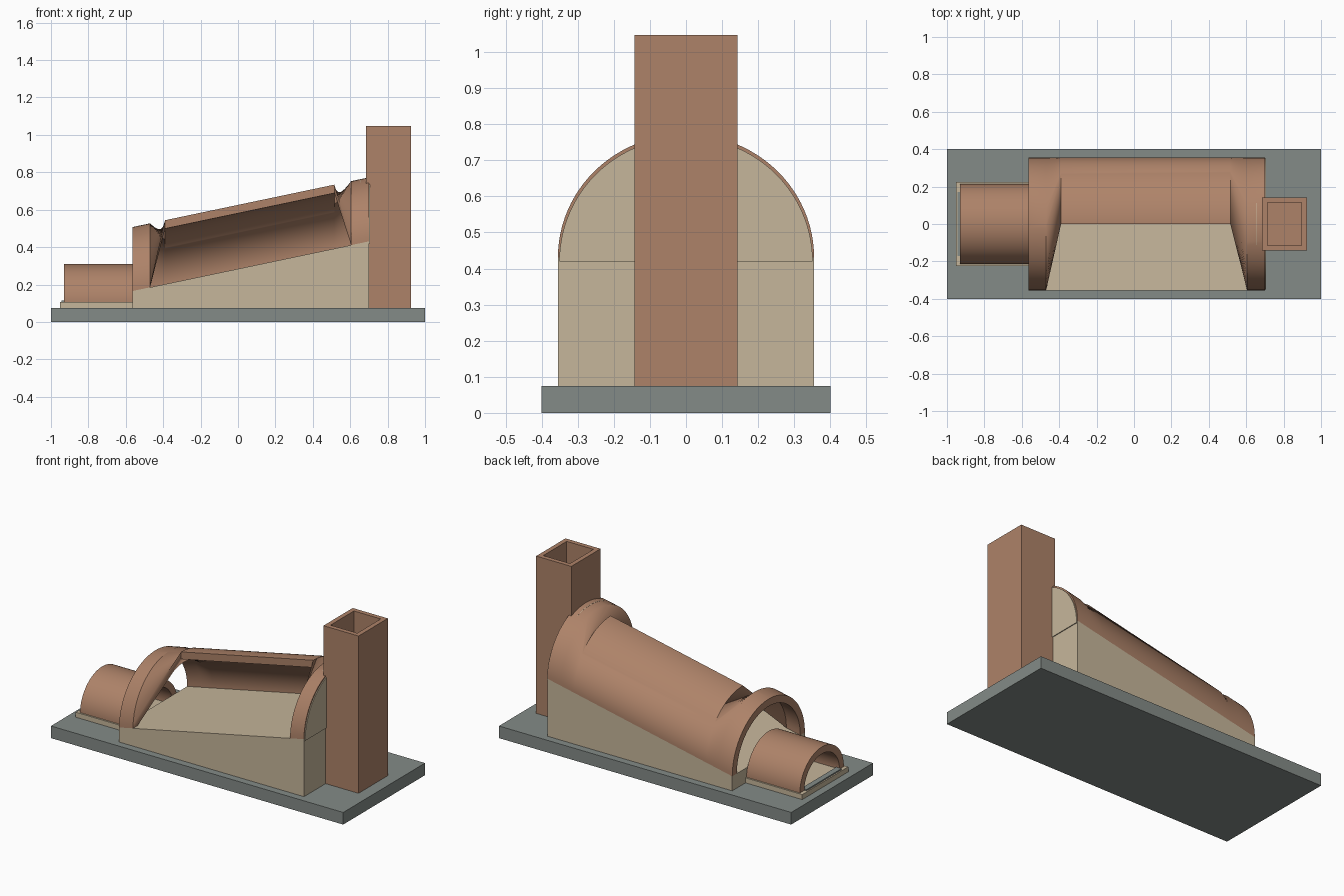
import bpy
import bmesh
from math import pi, sin, cos, radians

cube = bpy.data.objects.get("Cube")
if cube:
    bpy.data.objects.remove(cube, do_unlink=True)


def material(name, rgb):
    m = bpy.data.materials.new(name)
    m.use_nodes = True
    m.diffuse_color = (*rgb, 1)
    m.node_tree.nodes["Principled BSDF"].inputs["Base Color"].default_value = (*rgb, 1)
    return m


BRICK = material("brick brown", (0.42, 0.225, 0.14))
CLAY = material("pale clay", (0.565, 0.468, 0.328))
STONE = material("stone grey", (0.23, 0.258, 0.242))


def finish(name, bm, mat, smooth=False):
    bmesh.ops.recalc_face_normals(bm, faces=bm.faces)
    mesh = bpy.data.meshes.new(name)
    bm.to_mesh(mesh)
    bm.free()
    mesh.materials.append(mat)
    obj = bpy.data.objects.new(name, mesh)
    bpy.context.collection.objects.link(obj)
    if smooth:
        bpy.ops.object.select_all(action="DESELECT")
        obj.select_set(True)
        bpy.context.view_layer.objects.active = obj
        bpy.ops.object.shade_smooth_by_angle(angle=radians(30))
    return obj


def loft(name, sections, mat, smooth=False):
    """Skin a row of closed cross-sections and cap both ends."""
    bm = bmesh.new()
    rings = [[bm.verts.new(p) for p in s] for s in sections]
    n = len(rings[0])
    for a, b in zip(rings, rings[1:]):
        for i in range(n):
            j = (i + 1) % n
            bm.faces.new((a[i], a[j], b[j], b[i]))
    bm.faces.new(rings[0])
    bm.faces.new(rings[-1])
    return finish(name, bm, mat, smooth)


def box(name, x0, x1, half_y, z0, z1, mat):
    def rect(x):
        return [(x, -half_y, z0), (x, half_y, z0), (x, half_y, z1), (x, -half_y, z1)]
    return loft(name, [rect(x0), rect(x1)], mat)


def arc(x, z, ry, rz, start=0.0, steps=48):
    """Arc from the front (start 0) or crown (start pi/2) to the back foot."""
    angles = [start + (pi - start) * i / steps for i in range(steps + 1)]
    return [(x, -ry * cos(a), z + rz * sin(a)) for a in angles]


def shell(x, z, ry, rz, thick, start=0.0):
    return arc(x, z, ry, rz, start) + arc(x, z, ry - thick, rz - thick, start)[::-1]


X0, X1, WIDTH = -0.565, 0.70, 0.355
BASE_TOP = 0.075


def floor_z(x):
    return 0.165 + (x - X0) * 0.21


# Ground slab and sloping chamber floor
box("base_slab", -1, 1, 0.4, 0, BASE_TOP, STONE)
loft("chamber_floor",
     [[(X0, y, BASE_TOP), (X1, y, BASE_TOP), (X1, y, floor_z(X1)), (X0, y, floor_z(X0))]
      for y in (-WIDTH, WIDTH)], CLAY)

# Chamber vault: full arches at the ends, cut back to the rear half between
stations = [(X0, 0), (-0.47, 0), (-0.39, pi / 2), (0.515, pi / 2), (0.605, 0), (X1, 0)]
loft("chamber_vault",
     [shell(x, floor_z(x), WIDTH, 0.342, 0.045, a) for x, a in stations], BRICK, True)

# Upper end wall
loft("end_wall", [arc(x, 0.42, 0.351, 0.344) for x in (0.655, 0.705)], CLAY, True)

# Firebox with its floor, sill and barrel roof
box("firebox_floor", -0.953, X0, 0.225, BASE_TOP, 0.106, CLAY)
box("firebox_sill", -0.945, -0.91, 0.17, 0.106, 0.114, STONE)
loft("firebox_vault",
     [shell(x, 0.104, 0.215, 0.205, 0.043) for x in (-0.93, X0)], BRICK, True)

# Square chimney with a flue sunk from the top
chimney = box("chimney", 0.685, 0.925, 0.143, BASE_TOP, 1.048, BRICK)
bm = bmesh.new()
bm.from_mesh(chimney.data)
top = max(bm.faces, key=lambda f: f.calc_center_median().z)
bmesh.ops.inset_region(bm, faces=[top], thickness=0.04)
flue = bmesh.ops.extrude_discrete_faces(bm, faces=[top])["faces"]
bmesh.ops.translate(bm, verts=flue[0].verts, vec=(0, 0, -0.9))
bm.to_mesh(chimney.data)
bm.free()
